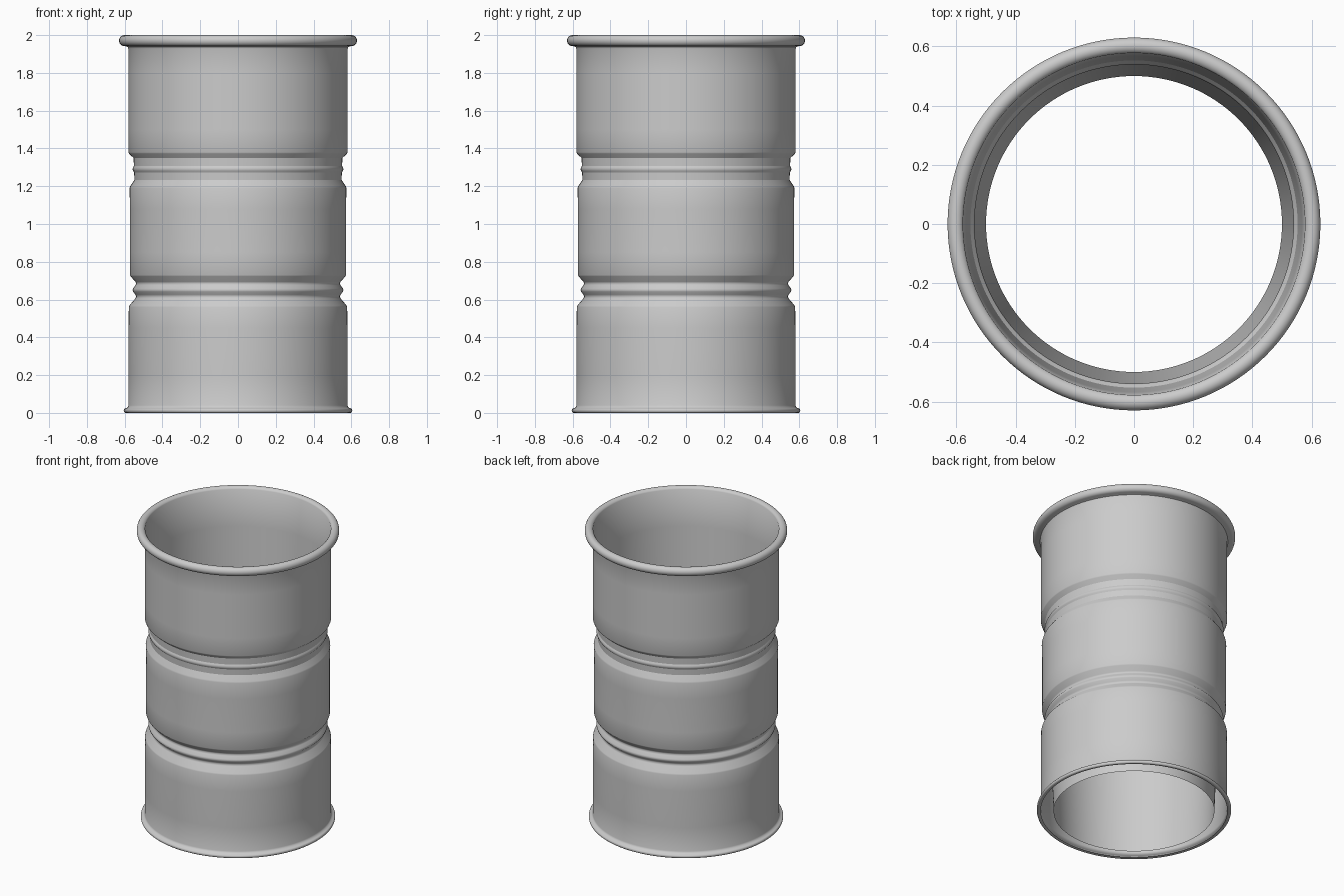
import bpy, bmesh, math

if "Cube" in bpy.data.objects:
    bpy.data.objects.remove(bpy.data.objects["Cube"])

SEG = 128


def groove(z0, r0, z1, r1):
    """Double groove with a bead between, from the lower lip to the upper lip."""
    h = z1 - z0
    steps = [(0.0, r0), (0.05, r0 - 0.003), (0.27, 0.543), (0.33, 0.539), (0.39, 0.543),
             (0.48, 0.556), (0.53, 0.558), (0.58, 0.556), (0.68, 0.543), (0.74, 0.539),
             (0.79, 0.543), (0.96, r1 - 0.003), (1.0, r1)]
    return [(r, z0 + t * h) for t, r in steps]


def arc(cx, cz, rx, rz, a0, a1, n):
    out = []
    for i in range(n + 1):
        a = math.radians(a0 + (a1 - a0) * i / n)
        out.append((cx + rx * math.cos(a), cz + rz * math.sin(a)))
    return out


def lathe(name, profile):
    bm = bmesh.new()
    rings = []
    for r, z in profile:
        rings.append([bm.verts.new((r * math.cos(2 * math.pi * i / SEG),
                                    r * math.sin(2 * math.pi * i / SEG), z))
                      for i in range(SEG)])
    for a, b in zip(rings, rings[1:]):
        for i in range(SEG):
            j = (i + 1) % SEG
            bm.faces.new((a[i], a[j], b[j], b[i]))
    mesh = bpy.data.meshes.new(name)
    bm.to_mesh(mesh)
    bm.free()
    obj = bpy.data.objects.new(name, mesh)
    bpy.context.collection.objects.link(obj)
    bpy.context.view_layer.objects.active = obj
    obj.select_set(True)
    bpy.ops.object.shade_smooth_by_angle(angle=math.radians(50))
    obj.select_set(False)
    return obj


# Outer shell: foot flange, two grooved bands, rolled top rim
shell = [(0.58, 0.004), (0.595, 0.0)]
shell += arc(0.595, 0.012, 0.01, 0.012, -60, 80, 5)
shell += [(0.585, 0.028), (0.58, 0.04), (0.58, 0.2), (0.58, 0.45)]
shell += groove(0.56, 0.578, 0.73, 0.572)
shell += [(0.572, 0.85), (0.572, 1.08)]
shell += groove(1.19, 0.574, 1.38, 0.58)
shell += [(0.58, 1.5), (0.58, 1.8), (0.58, 1.925), (0.584, 1.937), (0.595, 1.941)]
shell += arc(0.602, 1.971, 0.028, 0.029, -75, 150, 14)

# Tapered liner hanging from the rim, open at the bottom
top_r, top_z = shell[-1]
liner = [(top_r + (0.50 - top_r) * t / 8, top_z * (1 - t / 8)) for t in range(1, 9)]

lathe("barrel_shell_with_liner", shell + liner)
